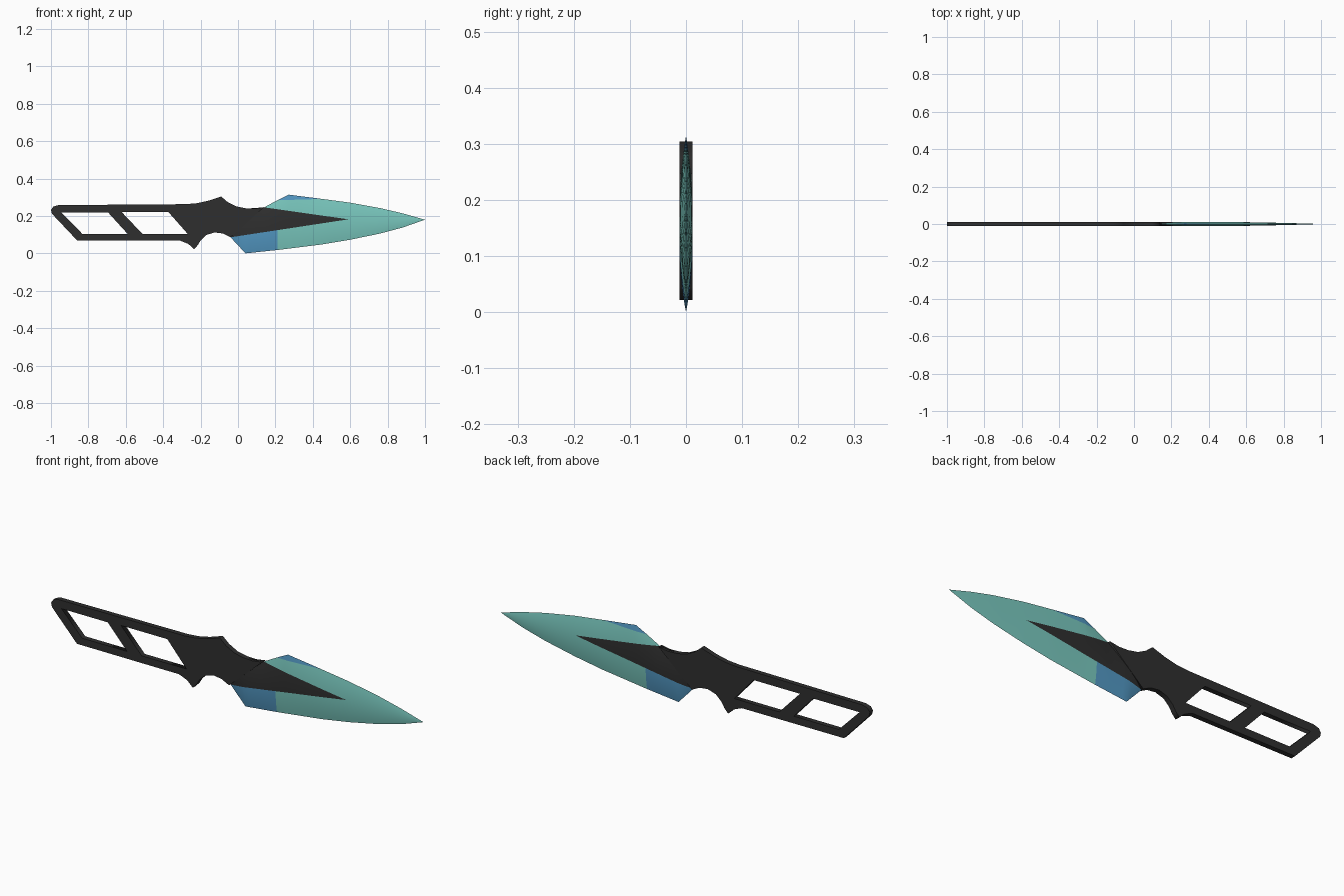
import bpy
import bmesh
import math

old = bpy.data.objects.get("Cube")
if old:
    bpy.data.objects.remove(old, do_unlink=True)


def make_material(name, rgb):
    mat = bpy.data.materials.new(name)
    mat.use_nodes = True
    color = (*rgb, 1.0)
    mat.diffuse_color = color
    bsdf = mat.node_tree.nodes["Principled BSDF"]
    bsdf.inputs["Base Color"].default_value = color
    bsdf.inputs["Roughness"].default_value = 0.6
    return mat


black = make_material("charcoal", (0.028, 0.028, 0.028))
teal = make_material("teal", (0.19, 0.57, 0.51))
blue = make_material("steel blue", (0.085, 0.31, 0.54))

HALF = 0.012


def select_only(obj):
    bpy.ops.object.select_all(action='DESELECT')
    obj.select_set(True)
    bpy.context.view_layer.objects.active = obj


def make_plate(name, outlines, half, mat):
    """Flat plate in the xz plane; outlines after the first are holes."""
    curve = bpy.data.curves.new(name, 'CURVE')
    curve.dimensions = '2D'
    curve.fill_mode = 'BOTH'
    curve.extrude = half
    for points in outlines:
        spline = curve.splines.new('POLY')
        spline.points.add(len(points) - 1)
        for point, (x, z) in zip(spline.points, points):
            point.co = (x, z, 0, 1)
        spline.use_cyclic_u = True
    curve.materials.append(mat)
    obj = bpy.data.objects.new(name, curve)
    bpy.context.collection.objects.link(obj)
    obj.rotation_euler.x = math.pi / 2
    select_only(obj)
    bpy.ops.object.convert(target='MESH')
    bpy.ops.object.transform_apply(location=False, rotation=True, scale=False)
    return bpy.context.object


# Handle with finger guard and two slanted openings
grip_top = [(-1, 0.232), (-0.988, 0.25), (-0.96, 0.258), (-0.28, 0.263),
            (-0.22, 0.268), (-0.16, 0.281), (-0.09, 0.304)]
thumb_notch = [(-0.055, 0.274), (-0.01, 0.251), (0.04, 0.241),
               (0.09, 0.239), (0.14, 0.247)]
finger_notch = [(-0.04, 0.086), (-0.08, 0.106), (-0.125, 0.112),
                (-0.17, 0.098), (-0.2, 0.069), (-0.215, 0.044), (-0.235, 0.022)]
grip_bottom = [(-0.265, 0.05), (-0.31, 0.068), (-0.86, 0.069), (-0.995, 0.212)]


def opening(x, top):
    return [(x, top), (x + 0.25, top), (x + 0.354, 0.104), (x + 0.112, 0.104)]


make_plate("handle", [grip_top + thumb_notch + finger_notch + grip_bottom,
                      opening(-0.944, 0.218), opening(-0.623, 0.222)], HALF, black)


# Blade: lens-shaped sections between an upper and a lower edge
def follow(path, x):
    if x <= path[0][0]:
        return path[0][1]
    for (x0, z0), (x1, z1) in zip(path, path[1:]):
        if x <= x1:
            return z0 + (z1 - z0) * (x - x0) / (x1 - x0)
    return path[-1][1]


upper_edge = [(-0.04, 0.255), (0.04, 0.239), (0.14, 0.246), (0.21, 0.284),
              (0.27, 0.314), (0.45, 0.291), (0.6, 0.271), (0.76, 0.242),
              (0.88, 0.214), (1, 0.18)]
lower_edge = [(-0.04, 0.086), (0.04, 0), (0.21, 0.018), (0.45, 0.048),
              (0.6, 0.073), (0.76, 0.106), (0.88, 0.138), (1, 0.18)]
tongue_low = [(-0.04, 0.086), (0.59, 0.182), (1, 0.18)]
tongue_high = [(0.14, 0.246), (0.59, 0.182), (1, 0.18)]
flash_line = [(0.21, 0.284), (0.45, 0.291)]

stops = sorted({x for path in (upper_edge, lower_edge, tongue_low) for x, z in path})
stations = []
for a, b in zip(stops, stops[1:]):
    stations += [a + (b - a) * i / 4 for i in range(4)]
stations.append(1)
BANDS = (6, 6, 5, 2)     # rows below tongue, on tongue, above it, top flash


def section(x):
    low, high = follow(lower_edge, x), follow(upper_edge, x)
    t_low = min(max(follow(tongue_low, x), low), high)
    t_high = high if x <= 0.14 else min(max(follow(tongue_high, x), t_low), high)
    flash = high
    if 0.21 <= x <= 0.45:
        flash = min(max(follow(flash_line, x), t_high), high)
    marks = (low, t_low, t_high, flash, high)
    heights = [low]
    for a, b, rows in zip(marks, marks[1:], BANDS):
        heights += [a + (b - a) * i / rows for i in range(1, rows + 1)]
    mid, half = (low + high) / 2, max((high - low) / 2, 1e-6)
    thick = HALF * 0.99 * min(1, half / 0.12)
    return [(z, thick * max(0, 1 - ((z - mid) / half) ** 2)) for z in heights]


band_of_row = [band for band, rows in enumerate(BANDS) for _ in range(rows)]
mesh = bpy.data.meshes.new("blade")
for mat in (teal, blue, black):
    mesh.materials.append(mat)
bm = bmesh.new()
for side in (-1, 1):
    grid = [[bm.verts.new((x, side * y, z)) for z, y in section(x)] for x in stations]
    for i in range(len(grid) - 1):
        for j, band in enumerate(band_of_row):
            face = bm.faces.new((grid[i][j], grid[i + 1][j],
                                 grid[i + 1][j + 1], grid[i][j + 1]))
            if side > 0:
                face.normal_flip()
            root = stations[i] < 0.209
            face.material_index = (1 if root else 0, 2, 0, 1)[band]
bmesh.ops.remove_doubles(bm, verts=bm.verts, dist=1e-5)
bmesh.ops.dissolve_degenerate(bm, edges=bm.edges, dist=1e-5)
bm.to_mesh(mesh)
bm.free()
blade = bpy.data.objects.new("blade", mesh)
bpy.context.collection.objects.link(blade)
select_only(blade)
bpy.ops.object.shade_smooth_by_angle(angle=math.radians(30))
